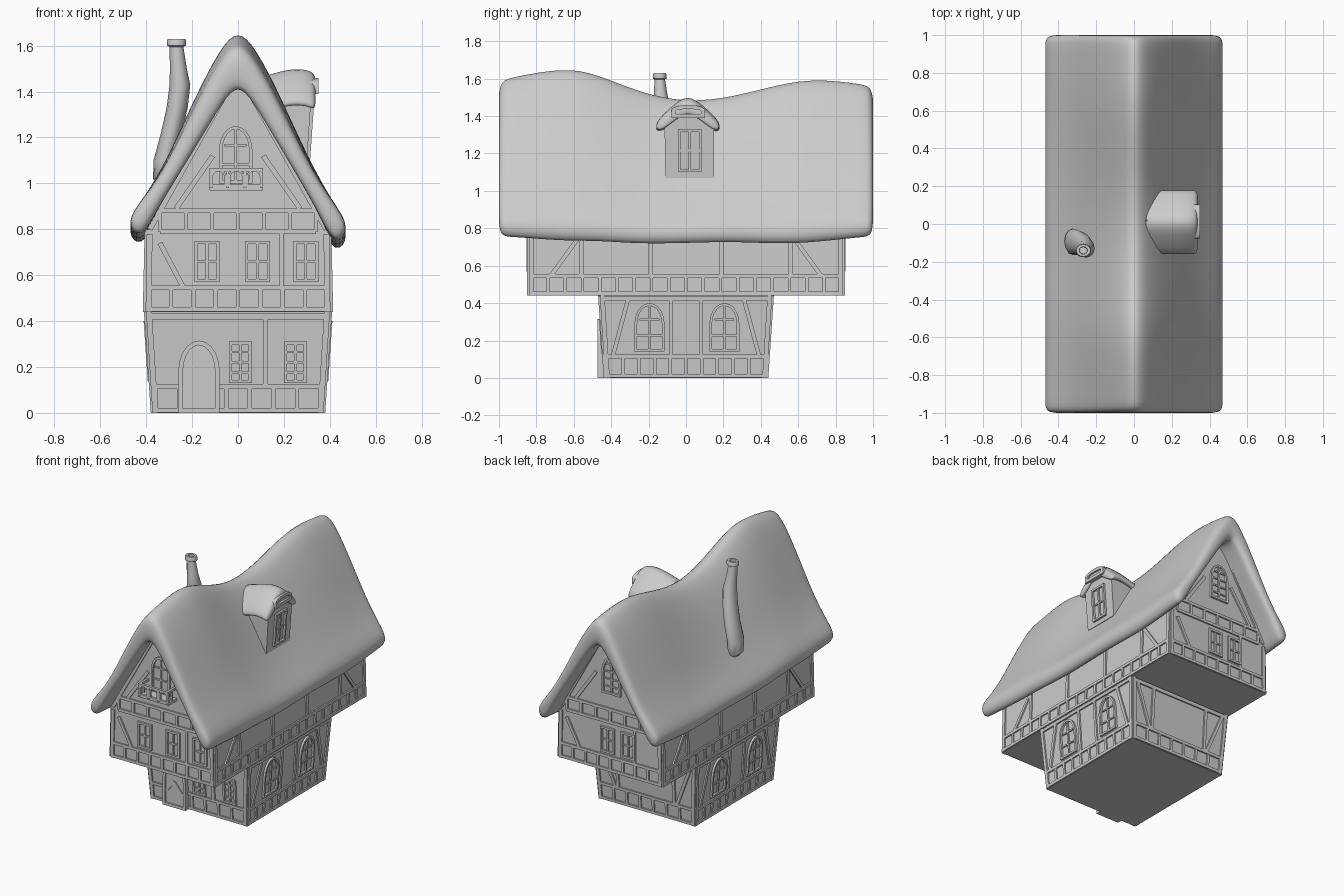
import bpy, bmesh
from math import pi, cos, sin, atan2
from mathutils import Matrix, Vector

if "Cube" in bpy.data.objects:
    bpy.data.objects.remove(bpy.data.objects["Cube"])


def finish(name, bm, smooth=False, subsurf=0):
    bmesh.ops.recalc_face_normals(bm, faces=bm.faces)
    me = bpy.data.meshes.new(name)
    bm.to_mesh(me)
    bm.free()
    ob = bpy.data.objects.new(name, me)
    bpy.context.collection.objects.link(ob)
    if subsurf:
        ob.modifiers.new("smooth", 'SUBSURF').levels = subsurf
        ob.modifiers["smooth"].render_levels = subsurf
    if smooth:
        bpy.ops.object.select_all(action='DESELECT')
        ob.select_set(True)
        bpy.context.view_layer.objects.active = ob
        if subsurf:
            bpy.ops.object.shade_smooth()
        else:
            bpy.ops.object.shade_smooth_by_angle(angle=0.8)
    return ob


def loft(name, rings, smooth=False):
    bm = bmesh.new()
    vs = [[bm.verts.new(p) for p in r] for r in rings]
    n = len(vs[0])
    for a, b in zip(vs, vs[1:]):
        for i in range(n):
            bm.faces.new((a[i], a[(i + 1) % n], b[(i + 1) % n], b[i]))
    bm.faces.new(vs[0])
    bm.faces.new(vs[-1])
    return finish(name, bm, smooth)


def shell(name, stations):
    """Soft bent slab: each station is (outer points, inner points)."""
    bm = bmesh.new()
    rings = []
    for outer, inner in stations:
        rings.append([bm.verts.new(p) for p in outer] + [bm.verts.new(p) for p in reversed(inner)])
    n = len(rings[0])
    for a, b in zip(rings, rings[1:]):
        for i in range(n):
            bm.faces.new((a[i], a[(i + 1) % n], b[(i + 1) % n], b[i]))
    for r in (rings[0], rings[-1]):
        for i in range(n // 2 - 1):
            bm.faces.new((r[i], r[i + 1], r[n - 2 - i], r[n - 1 - i]))
    return finish(name, bm, True, 2)


def mirror_pts(half):
    return [(-x, z) for x, z in reversed(half[1:])] + list(half)


# wall frames: u along the wall, v up (may lean), n outward
def wall(o, u, v, n):
    m = Matrix.Identity(4)
    for i, c in enumerate((u, v, n, o)):
        m.col[i][0:3] = c
    return m


def beam(bm, M, p, q, w=.022, d=.01, base=0):
    p, q = Vector(p), Vector(q)
    e, c = q - p, (p + q) / 2
    m = (Matrix.Translation((c.x, c.y, base)) @ Matrix.Rotation(atan2(e.y, e.x), 4, 'Z')
         @ Matrix.Diagonal((e.length, w, 2 * d, 1)))
    bmesh.ops.create_cube(bm, size=1, matrix=M @ m)


def stud_row(bm, M, u0, u1, v0, v1, n):
    for v in (v0, v1):
        beam(bm, M, (u0, v), (u1, v), .02)
    for i in range(n + 1):
        u = u0 + (u1 - u0) * i / n
        beam(bm, M, (u, v0), (u, v1), .018, .009)


def outline(u, v0, v1, w, arch):
    if not arch:
        return [(u - w/2, v0), (u + w/2, v0), (u + w/2, v1), (u - w/2, v1)]
    s = v1 - .42 * (v1 - v0)
    return [(u - w/2, v0), (u + w/2, v0)] + [
        (u + w/2 * cos(pi*k/10), s + (v1 - s) * sin(pi*k/10)) for k in range(11)]


def frame(bm, M, u, v0, v1, w, arch=False, t=.014, d=.014, fill=None):
    out, inn = outline(u, v0, v1, w, arch), outline(u, v0 + t, v1 - t, w - 2*t, arch)
    low = -.01 if fill is None else fill
    R = [[bm.verts.new(M @ Vector((*p, h))) for p in pts]
         for pts, h in ((out, -.01), (out, d), (inn, d), (inn, low))]
    n = len(out)
    for a, b in zip(R, R[1:]):
        for i in range(n):
            bm.faces.new((a[i], a[(i+1) % n], b[(i+1) % n], b[i]))
    if fill is not None:
        bm.faces.new(R[3])


def window(bm, M, u, v0, v1, w, arch=False, rows=2):
    frame(bm, M, u, v0, v1, w, arch)
    beam(bm, M, (u, v0), (u, v1 - .005), .012, .009)
    for i in range(1, rows):
        v = v0 + (v1 - v0) * i / rows
        k = .45 if not arch or i / rows < .62 else .33
        beam(bm, M, (u - w*k, v), (u + w*k, v), .01, .008)


HALF = Matrix.Rotation(pi, 4, 'Z')
LF = wall((0, -.43, 0), (1, 0, 0), (0, -.068, 1), (0, -1, 0))
LS = wall((.37, 0, 0), (0, 1, 0), (.068, 0, 1), (1, 0, 0))
UF = wall((0, -.84, 0), (1, 0, 0), (0, 0, 1), (0, -1, 0))
US = wall((.415, 0, 0), (0, 1, 0), (-.023, 0, 1), (1, 0, 0))

# sagging ridge line
KEYS = [(-1.003, 1.59), (-.94, 1.61), (-.65, 1.665), (-.48, 1.63), (-.25, 1.53), (0, 1.475),
        (.25, 1.505), (.5, 1.575), (.7, 1.605), (.94, 1.575), (1.003, 1.56)]


def ridge(y):
    for (a, za), (b, zb) in zip(KEYS, KEYS[1:]):
        if y <= b:
            return za + (zb - za) * (y - a) / (b - a)


def sag(z, y):
    return .72 + (z - .72) * (ridge(y) - .72) / .93 if z > .72 else z


# main roof
OUT = mirror_pts([(0, 1.67), (.075, 1.595), (.19, 1.37), (.31, 1.10), (.41, .92), (.495, .79)])
INN = mirror_pts([(0, 1.47), (.065, 1.39), (.16, 1.22), (.27, 1.02), (.35, .86), (.425, .68)])


def roof_pt(x, z, y):
    low = max(0, 1 - (z - .6) / .5)
    lift = (.04 if abs(y) > .93 else .012 * sin(y * 9)) + (.035 if x < 0 else 0)
    return (x, y, sag(z, y) + low * lift)


shell("roof", [([roof_pt(x, z, y) for x, z in OUT], [roof_pt(x, z, y) for x, z in INN])
               for y, _ in KEYS])

# storeys
loft("ground_floor", [[(sx*x, sy*y, z) for sx, sy in ((-1, -1), (1, -1), (1, 1), (-1, 1))]
                      for x, y, z in ((.37, .43, 0), (.40, .46, .45))])
BODY = mirror_pts([(0, 1.50), (.07, 1.42), (.16, 1.26), (.27, 1.06), (.397, .78), (.405, .44)])
loft("upper_floor", [[(x, y, sag(z, y)) for x, z in BODY] for y in (-.84, -.6, -.25, 0, .25, .6, .84)])

# timber framing
bm = bmesh.new()
for k in range(2):
    R = HALF if k else Matrix.Identity(4)
    lf, ls, uf, us = (R @ m for m in (LF, LS, UF, US))
    stud_row(bm, lf, -.36, .36, .012, .115, 7)
    stud_row(bm, ls, -.42, .42, .012, .115, 10)
    for s in (-1, 1):
        beam(bm, lf, (s*.36, 0), (s*.388, .44), .025)
        beam(bm, ls, (s*.42, 0), (s*.448, .44), .025)
        beam(bm, ls, (s*.39, .12), (s*.31, .42))
        beam(bm, ls, (s*.08, .12), (s*.08, .43), .02)
        beam(bm, uf, (s*.39, .44), (s*.385, .78), .025)
        beam(bm, us, (s*.828, .44), (s*.828, .8), .025)
        beam(bm, uf, (s*.385, .8), (s*.05, 1.40), .025)
        beam(bm, uf, (s*.27, .89), (s*.11, 1.12))
        beam(bm, us, (s*.72, .55), (s*.56, .77))
        for u in (.19, .56):
            beam(bm, us, (s*u, .55), (s*u, .8))
    beam(bm, lf, (-.38, .42), (.38, .42), .025)
    beam(bm, ls, (-.44, .425), (.44, .425), .02)
    stud_row(bm, uf, -.39, .39, .452, .545, 8)
    stud_row(bm, us, -.83, .83, .452, .545, 18)
    stud_row(bm, uf, -.34, .34, .79, .88, 6)
    beam(bm, uf, (-.34, .74), (-.24, .55))
    beam(bm, uf, (.19, .55), (.19, .78), .018)
beam(bm, LF, (.12, .12), (.12, .42))
back = HALF @ LF
for s in (-1, 1):
    beam(bm, back, (s*.24, .12), (s*.36, .42))
    beam(bm, back, (s*.22, .12), (s*.22, .42))
finish("timber_frame", bm)

# windows
bm = bmesh.new()
for u in (.01, .25):
    window(bm, LF, u, .13, .31, .10, rows=4)
for u in (-.135, .085, .295):
    window(bm, UF, u, .57, .75, .11)
for u in (-.02, .14):
    window(bm, HALF @ UF, u, .57, .75, .11)
window(bm, UF, -.01, 1.0, 1.25, .145, True, 3)
window(bm, HALF @ UF, .01, .99, 1.25, .145, True, 5)
for M in (LS, HALF @ LS):
    for u in (-.195, .205):
        window(bm, M, u, .14, .40, .16, True, 3)
finish("windows", bm)

# front door
bm = bmesh.new()
D = wall((0, -.43, 0), (1, 0, 0), (0, 0, 1), (0, -1, 0))
frame(bm, D, -.17, 0, .315, .18, True, .02, .042, .032)
for s in (-1, 1):
    beam(bm, D, (-.17 + s*.065, .10), (-.17, .18), .012, .006, .032)
finish("door", bm)

# balcony
bm = bmesh.new()
B = wall((0, -.93, 0), (1, 0, 0), (0, 0, 1), (0, -1, 0))
beam(bm, B, (-.125, .978), (.11, .978), .018, .05, -.05)
beam(bm, B, (-.125, 1.06), (.11, 1.06), .016, .009)
for i in range(3):
    frame(bm, B, -.085 + .0775*i, .987, 1.06, .066, True, .008, .006)
for u in (-.117, -.046, .031, .102):
    beam(bm, B, (u, .98), (u, 1.065), .014, .008)
for u in (-.117, .102):
    S = wall((u, -.885, 0), (0, 1, 0), (0, 0, 1), (1, 0, 0))
    beam(bm, S, (-.045, 1.06), (.05, 1.06), .016, .008)
    beam(bm, S, (0, .98), (0, 1.06), .012, .006)
finish("balcony", bm)

# dormer
prof = [(-.11, 1.07), (.15, 1.07), (.15, 1.36), (.02, 1.45), (-.115, 1.36)]
loft("dormer_wall", [[(x + (z - 1.07) * k, y, z) for y, z in prof] for x, k in ((.05, 0), (.298, .07))])
bm = bmesh.new()
DW = wall((.298 - 1.07*.07, 0, 0), (0, 1, 0), (.07, 0, 1), (1, 0, 0))
window(bm, DW, .02, 1.10, 1.33, .125)
finish("dormer_window", bm)
do = mirror_pts([(0, 1.52), (.085, 1.455), (.185, 1.36)])
di = mirror_pts([(0, 1.44), (.07, 1.39), (.155, 1.325)])
shell("dormer_roof", [([(x, .01 + y, z + h) for y, z in do], [(x, .01 + y, z + h) for y, z in di])
                      for x, h in ((.05, -.05), (.09, -.04), (.23, .005), (.31, -.005), (.34, -.025))])
bm = bmesh.new()
frame(bm, wall((.32, 0, 0), (0, 1, 0), (0, 0, 1), (1, 0, 0)), .012, 1.39, 1.46, .18, True, .022, .03, .005)
finish("dormer_hood", bm, True)

# crooked chimney
CH = [(-.30, -.09, .98, .03, .04), (-.325, -.09, 1.02, .045, .065), (-.322, -.095, 1.10, .046, .07),
      (-.29, -.10, 1.22, .046, .065), (-.265, -.115, 1.33, .046, .06), (-.253, -.128, 1.43, .045, .05),
      (-.26, -.135, 1.5, .037, .038), (-.268, -.14, 1.595, .03, .028), (-.268, -.14, 1.6, .041, .036),
      (-.268, -.14, 1.622, .042, .036), (-.268, -.14, 1.63, .038, .032), (-.268, -.14, 1.63, .022, .02),
      (-.268, -.14, 1.57, .02, .018)]
loft("chimney", [[(x + a*cos(pi*k/6), y + b*sin(pi*k/6), z) for k in range(12)] for x, y, z, a, b in CH], True)
